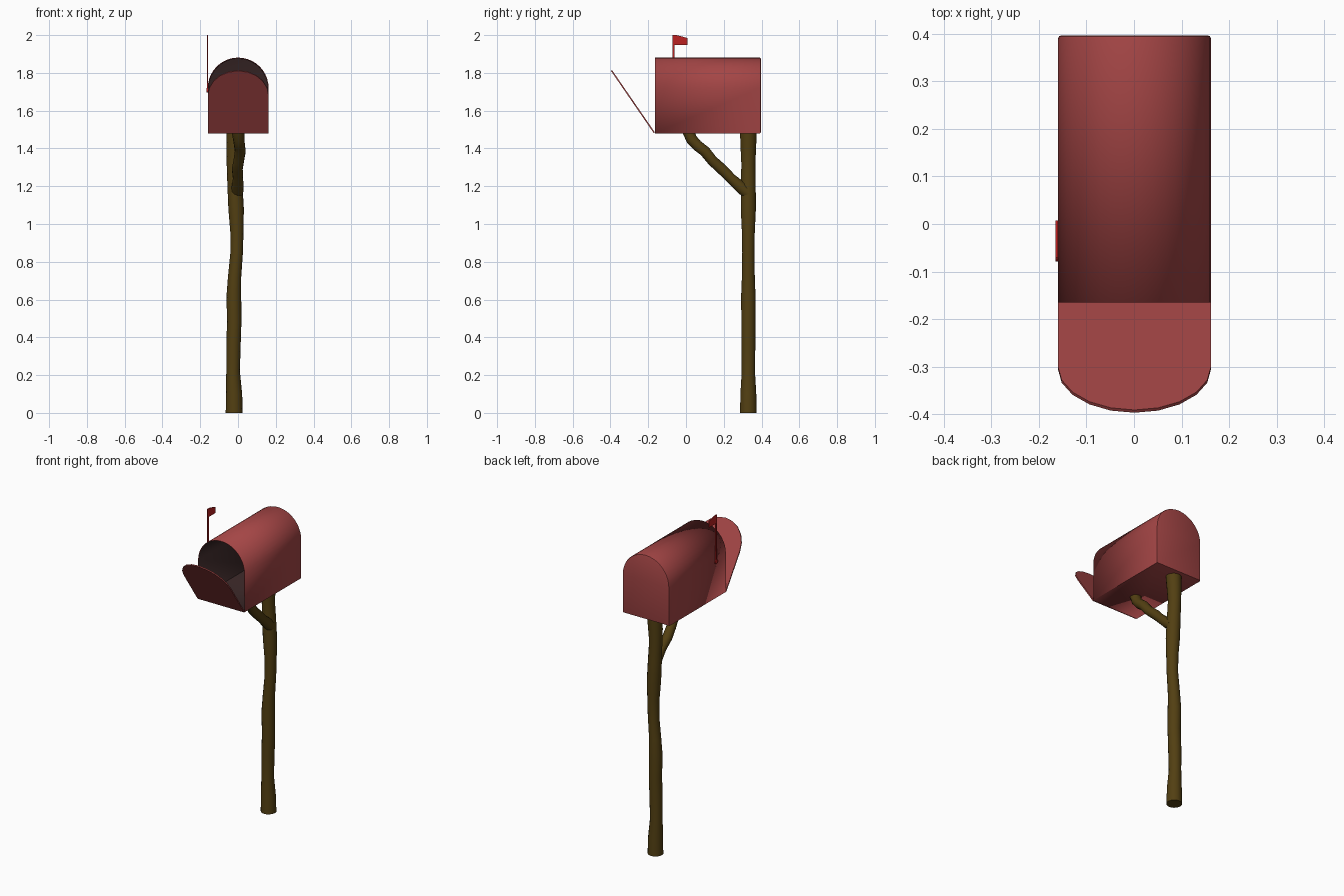
import bpy, bmesh, math
from mathutils import Vector, Matrix

if "Cube" in bpy.data.objects:
    bpy.data.objects.remove(bpy.data.objects["Cube"])


def material(name, rgb):
    m = bpy.data.materials.new(name)
    m.diffuse_color = (*rgb, 1)
    m.use_nodes = True
    m.node_tree.nodes["Principled BSDF"].inputs["Base Color"].default_value = m.diffuse_color
    return m


RED = material("painted_red", (0.37, 0.06, 0.06))
DARK = material("dark_inside", (0.035, 0.017, 0.017))
FLAG = material("flag_red", (0.50, 0.015, 0.015))
WOOD = material("bark", (0.085, 0.05, 0.006))


def finish(bm, name, mats, angle=40):
    bmesh.ops.recalc_face_normals(bm, faces=bm.faces)
    me = bpy.data.meshes.new(name)
    bm.to_mesh(me)
    bm.free()
    ob = bpy.data.objects.new(name, me)
    bpy.context.collection.objects.link(ob)
    for m in mats:
        me.materials.append(m)
    bpy.ops.object.select_all(action='DESELECT')
    ob.select_set(True)
    bpy.context.view_layer.objects.active = ob
    bpy.ops.object.shade_smooth_by_angle(angle=math.radians(angle))
    return ob


def arch(half, straight, seg):
    """Upright arch outline as (x, z), starting at the bottom left."""
    pts = [(-half, 0), (half, 0)]
    for i in range(seg + 1):
        a = math.pi * i / seg
        pts.append((half * math.cos(a), straight + half * math.sin(a)))
    return pts


def prism(bm, pts, offset):
    """Extrude a closed outline of 3D points along offset."""
    f = bm.faces.new([bm.verts.new(p) for p in pts])
    res = bmesh.ops.extrude_face_region(bm, geom=[f], use_keep_orig=True)
    new = [g for g in res["geom"] if isinstance(g, bmesh.types.BMVert)]
    bmesh.ops.translate(bm, verts=new, vec=offset)
    return f, [g for g in res["geom"] if isinstance(g, bmesh.types.BMFace)][0]


CX, HALF, FRONT, BACK, BASE = 0.001, 0.161, -0.165, 0.397, 1.48

# Hollow box with open front and softened back rim
bm = bmesh.new()
front, back = prism(bm, [(CX + x, FRONT, BASE + z) for x, z in arch(HALF, 0.24, 20)],
                    (0, BACK - FRONT, 0))
bmesh.ops.recalc_face_normals(bm, faces=bm.faces)
bmesh.ops.delete(bm, geom=[front], context='FACES_ONLY')
bmesh.ops.bevel(bm, geom=list(back.edges), offset=0.007, segments=2, profile=0.5,
                affect='EDGES')
box = finish(bm, "mailbox_body", [RED, DARK])
sol = box.modifiers.new("wall", 'SOLIDIFY')
sol.thickness = 0.004
sol.offset = -1
sol.material_offset = 1

# Door hanging open on its bottom hinge
bm = bmesh.new()
prism(bm, [(x, 0, z) for x, z in arch(HALF, 0.24, 10)], (0, 0.007, 0))
door = finish(bm, "mailbox_door", [RED], 30)
door.location = (CX, FRONT - 0.005, BASE)
door.rotation_euler.x = math.radians(34.5)

# Signal flag: pole, pennant and pivot
bm = bmesh.new()
outline = [(-0.071, 1.705), (-0.060, 1.705), (-0.060, 1.948), (0.007, 1.948),
           (0.007, 1.985), (-0.050, 2.0), (-0.071, 2.0)]
prism(bm, [(-0.165, y, z) for y, z in outline], (0.005, 0, 0))
bmesh.ops.create_cone(bm, cap_ends=True, segments=16, radius1=0.013, radius2=0.013,
                      depth=0.007, matrix=Matrix.Translation((-0.162, -0.0655, 1.708))
                      @ Matrix.Rotation(math.pi / 2, 4, 'Y'))
finish(bm, "signal_flag", [FLAG], 30)


def limb(name, path, sides=14):
    """Gnarled wooden limb through (x, y, z, radius) points."""
    bm = bmesh.new()
    pts = [Vector(p[:3]) for p in path]
    rings = []
    for i, p in enumerate(pts):
        d = pts[min(i + 1, len(pts) - 1)] - pts[max(i - 1, 0)]
        if p.z <= 0 or p.z > BASE:
            d = Vector((0, 0, 1))       # level cut at ground and under the box
        q = Vector((0, 0, 1)).rotation_difference(d)
        r = path[i][3]
        rings.append([bm.verts.new(p + q @ Vector((r * math.cos(a), r * math.sin(a), 0)))
                      for a in (2 * math.pi * k / sides for k in range(sides))])
    for lo, hi in zip(rings, rings[1:]):
        for k in range(sides):
            n = (k + 1) % sides
            bm.faces.new((lo[k], lo[n], hi[n], hi[k]))
    bm.faces.new(rings[0])
    bm.faces.new(rings[-1])
    return finish(bm, name, [WOOD], 50)


# Crooked post and the branch propping the front of the box
limb("post", [(-0.020, 0.33, 0, 0.045), (-0.021, 0.33, 0.1, 0.043),
              (-0.026, 0.33, 0.22, 0.036), (-0.024, 0.33, 0.36, 0.038),
              (-0.020, 0.33, 0.48, 0.038), (-0.022, 0.33, 0.62, 0.039),
              (-0.018, 0.33, 0.72, 0.035), (-0.007, 0.33, 0.85, 0.033),
              (-0.006, 0.33, 0.96, 0.035), (-0.010, 0.33, 1.08, 0.041),
              (-0.016, 0.33, 1.20, 0.040), (-0.022, 0.33, 1.32, 0.038),
              (-0.020, 0.33, 1.40, 0.042), (-0.015, 0.33, 1.482, 0.045)])
limb("branch", [(-0.005, 0.33, 1.160, 0.032), (-0.002, 0.29, 1.195, 0.032),
                (0.000, 0.24, 1.240, 0.027), (-0.004, 0.19, 1.290, 0.029),
                (0.004, 0.14, 1.335, 0.028), (0.012, 0.10, 1.385, 0.029),
                (0.008, 0.06, 1.415, 0.029), (0.004, 0.03, 1.448, 0.030),
                (0.000, 0.015, 1.482, 0.033)], 12)
